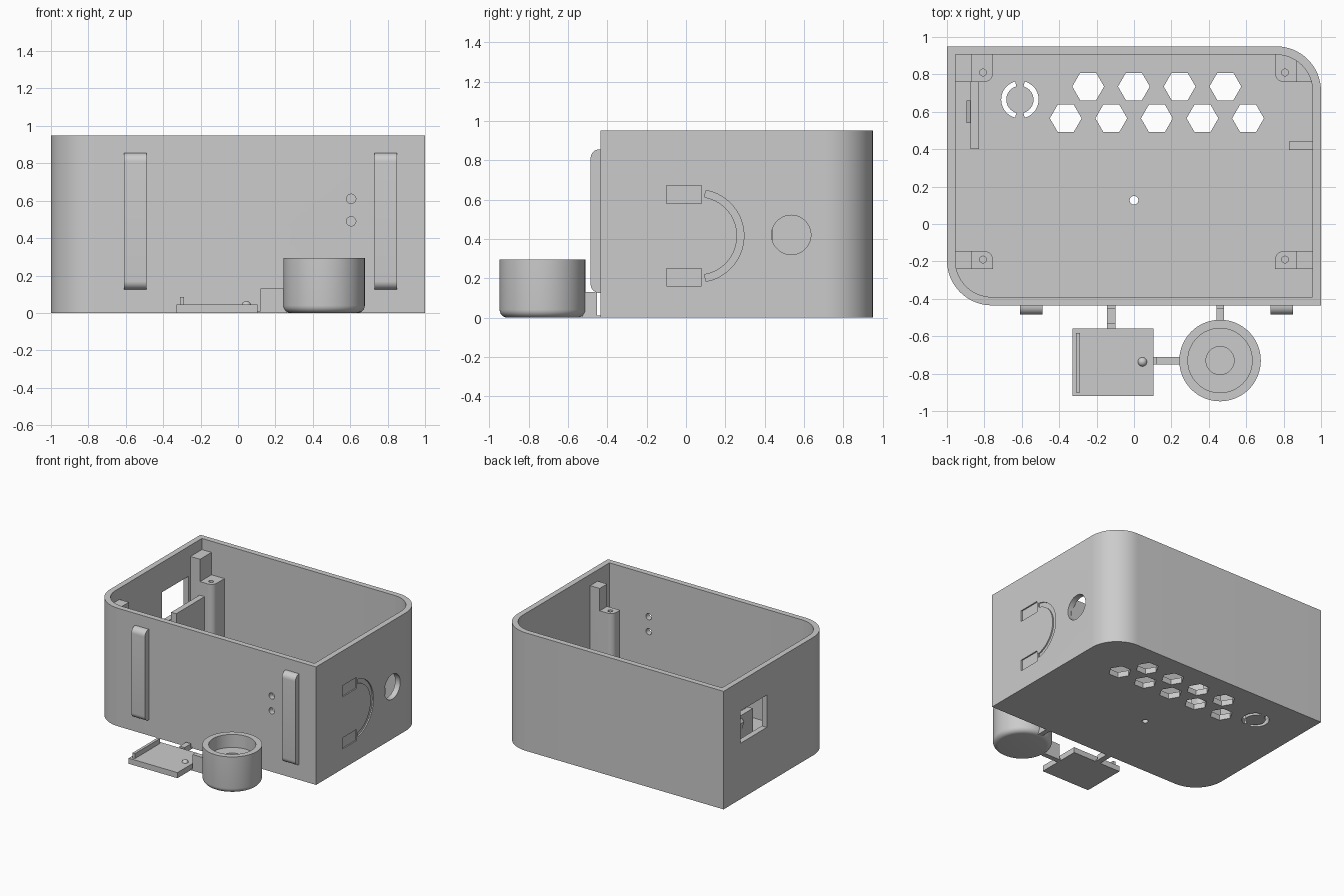
import bpy, bmesh
from math import sin, cos, pi, radians
from mathutils import Vector

cube = bpy.data.objects.get("Cube")
if cube:
    bpy.data.objects.remove(cube, do_unlink=True)

GREY = (0.6, 0.6, 0.6, 1.0)
grey = bpy.data.materials.new("light grey plastic")
grey.use_nodes = True
grey.diffuse_color = GREY
grey.node_tree.nodes["Principled BSDF"].inputs["Base Color"].default_value = GREY


def finish(name, bm):
    bmesh.ops.remove_doubles(bm, verts=bm.verts, dist=1e-5)
    bmesh.ops.recalc_face_normals(bm, faces=bm.faces)
    mesh = bpy.data.meshes.new(name)
    bm.to_mesh(mesh)
    bm.free()
    mesh.materials.append(grey)
    ob = bpy.data.objects.new(name, mesh)
    bpy.context.collection.objects.link(ob)
    return ob


def prism(name, pts, lo, hi, axis="z"):
    """Extrude a 2D outline between lo and hi along an axis."""
    place = {"x": lambda u, v, w: (w, u, v),
             "y": lambda u, v, w: (u, w, v),
             "z": lambda u, v, w: (u, v, w)}[axis]
    bm = bmesh.new()
    face = bm.faces.new([bm.verts.new(place(u, v, lo)) for u, v in pts])
    new = bmesh.ops.extrude_face_region(bm, geom=[face])["geom"]
    shift = Vector(place(0, 0, hi - lo))
    bmesh.ops.translate(bm, vec=shift, verts=[g for g in new if isinstance(g, bmesh.types.BMVert)])
    return finish(name, bm)


def outline(u0, v0, u1, v1, radii=(0, 0, 0, 0), steps=16):
    """Rectangle with its own radius per corner, counter-clockwise from lower left."""
    pts = []
    corners = ((u0, v0, 1, 1), (u1, v0, -1, 1), (u1, v1, -1, -1), (u0, v1, 1, -1))
    for i, ((u, v, su, sv), r) in enumerate(zip(corners, radii)):
        if r == 0:
            pts.append((u, v))
            continue
        for k in range(steps + 1):
            a = pi + (i + k / steps) * pi / 2
            pts.append((u + su * r + r * cos(a), v + sv * r + r * sin(a)))
    return pts


def circle(u, v, r, n=32):
    return [(u + r * cos(2 * pi * k / n), v + r * sin(2 * pi * k / n)) for k in range(n)]


def arc_band(u, v, r0, r1, a0, a1, n=20):
    angles = [radians(a0 + (a1 - a0) * k / n) for k in range(n + 1)]
    return ([(u + r1 * cos(a), v + r1 * sin(a)) for a in angles]
            + [(u + r0 * cos(a), v + r0 * sin(a)) for a in reversed(angles)])


def box(name, x0, x1, y0, y1, z0, z1):
    return prism(name, outline(x0, y0, x1, y1), z0, z1)


def lathe(name, profile, x, y, n=64):
    bm = bmesh.new()
    vs = [bm.verts.new((x + r, y, z)) for r, z in profile]
    es = [bm.edges.new(pair) for pair in zip(vs, vs[1:])]
    bmesh.ops.spin(bm, geom=vs + es, cent=(x, y, 0), axis=(0, 0, 1), angle=2 * pi, steps=n)
    return finish(name, bm)


def cut(ob, cutter, operation="DIFFERENCE"):
    mod = ob.modifiers.new("cut", "BOOLEAN")
    mod.operation, mod.solver, mod.object = operation, "EXACT", cutter
    bpy.context.view_layer.objects.active = ob
    bpy.ops.object.modifier_apply(modifier=mod.name)
    bpy.data.objects.remove(cutter, do_unlink=True)


FRONT, BACK, TOP, WALL, FLOOR = -0.435, 0.95, 0.95, 0.045, 0.045


def case_outline(inset):
    r = 0.24 - inset
    return outline(-1 + inset, FRONT + inset, 1 - inset, BACK - inset, (r, 0, r, 0))


# Open case with two rounded corners
case = prism("case", case_outline(0), 0, TOP)
cut(case, prism("cavity", case_outline(WALL), FLOOR, TOP + 0.1))

# Speaker grille of hexagons, centre hole and ring slots in the floor
hexes = [(-0.245 + 0.2445 * i, 0.735) for i in range(4)]
hexes += [(-0.365 + 0.2437 * i, 0.565) for i in range(5)]
for x, y in hexes:
    cut(case, prism("grille_cut", circle(x, y, 0.085, 6), -0.1, 0.1))
cut(case, prism("centre_cut", circle(0, 0.127, 0.023), -0.1, 0.1))
for start in (-75, 105):
    cut(case, prism("ring_cut", arc_band(-0.61, 0.665, 0.073, 0.1, start, start + 150), -0.1, 0.1))

# Socket hole, square window and two indicator holes in the walls
cut(case, prism("socket_cut", circle(0.535, 0.42, 0.1, 48), 0.9, 1.1, "x"))
cut(case, prism("window_cut", outline(0.40, 0.45, 0.735, 0.71), -1.1, -0.9, "x"))
for z in (0.49, 0.61):
    cut(case, prism("indicator_cut", circle(0.605, z, 0.025), -0.5, -0.35, "y"))

# Shallow grooves beside the socket
cut(case, prism("groove_cut", arc_band(0.06, 0.415, 0.2, 0.235, -80, 80), 0.99, 1.1, "x"))
for z in (0.16, 0.58):
    cut(case, prism("groove_cut", outline(-0.1, z, 0.08, z + 0.09), 0.99, 1.1, "x"))

# Screw posts with a taller stop against the side wall
for side, side_name in ((-1, "right"), (1, "left")):
    for y0, y1, hole_y, end in ((-0.24, -0.145, -0.19, "front"), (0.76, 0.92, 0.81, "back")):
        x0, x1 = sorted((side * 0.755, side * 0.97))
        round_corner = {(-1, "front"): 2, (1, "front"): 3, (1, "back"): 0, (-1, "back"): 1}[side, end]
        radii = [0.045 if i == round_corner else 0 for i in range(4)]
        post = prism(f"{end}_{side_name}_screw_post", outline(x0, y0, x1, y1, radii, 8), 0.02, 0.68)
        cut(post, prism("screw_cut", circle(side * 0.807, hole_y, 0.018, 24), 0.45, 0.8))
        s0, s1 = sorted((side * 0.87, side * 0.97))
        stop = box(f"{end}_{side_name}_stop", s0, s1, y0, y1, 0.03, 0.86)
        for part in (post, stop):
            cut(part, prism("clip", case_outline(0.02), 0, TOP), "INTERSECT")

# Retaining plate with a snap wedge behind the window, and a rib opposite
box("retaining_plate", -0.875, -0.83, 0.40, 0.77, 0.02, 0.57)
prism("snap_wedge", [(-0.87, 0.42), (-0.87, 0.55), (-0.895, 0.52)], 0.54, 0.66, "y")
box("side_rib", 0.83, 0.97, 0.395, 0.44, 0.02, 0.55)

# Rounded bars on the front
for name, x in (("right_front_bar", -0.55), ("left_front_bar", 0.79)):
    prism(name, outline(-0.485, 0.125, FRONT + 0.01, 0.855, (0.045, 0, 0, 0.045), 8),
          x - 0.06, x + 0.06, "x")

# Knob cup with rounded base and stepped hollow
base = [(0.178 + 0.04 * sin(a * pi / 12), 0.04 - 0.04 * cos(a * pi / 12)) for a in range(7)]
lathe("knob_cup", [(0, 0)] + base + [(0.218, 0.295), (0.172, 0.295), (0.172, 0.19),
                                     (0.075, 0.19), (0.075, 0.1), (0, 0.1)], 0.46, -0.73)

# Flat cover plate with lip and small dome
box("cover_plate", -0.33, 0.105, -0.92, -0.56, 0, 0.045)
box("cover_lip", -0.31, -0.288, -0.9, -0.583, 0.03, 0.085)
dome = [(0.025 * cos(a * pi / 12), 0.04 + 0.024 * sin(a * pi / 12)) for a in range(7)]
lathe("cover_dome", [(0, 0.035), (0.025, 0.035)] + dome, 0.045, -0.737, 24)

# Break-away tabs joining the loose pieces to the case
box("cup_tab", 0.44, 0.48, -0.53, -0.453, 0, 0.13)
box("cup_tab_tip", 0.44, 0.48, -0.46, -0.43, 0, 0.01)
box("link_tab", 0.12, 0.26, -0.75, -0.71, 0, 0.13)
box("link_tab_tip", 0.1, 0.125, -0.75, -0.71, 0, 0.01)
box("cover_tab", -0.145, -0.1, -0.535, -0.453, 0, 0.045)
box("cover_tab_inner_tip", -0.145, -0.1, -0.565, -0.53, 0, 0.01)
box("cover_tab_outer_tip", -0.145, -0.1, -0.46, -0.43, 0, 0.01)

# Smooth the curved walls, keep sharp edges
bpy.ops.object.select_all(action="DESELECT")
for ob in bpy.context.scene.objects:
    if ob.type == "MESH":
        ob.select_set(True)
        bpy.context.view_layer.objects.active = ob
bpy.ops.object.shade_smooth_by_angle(angle=radians(35))
